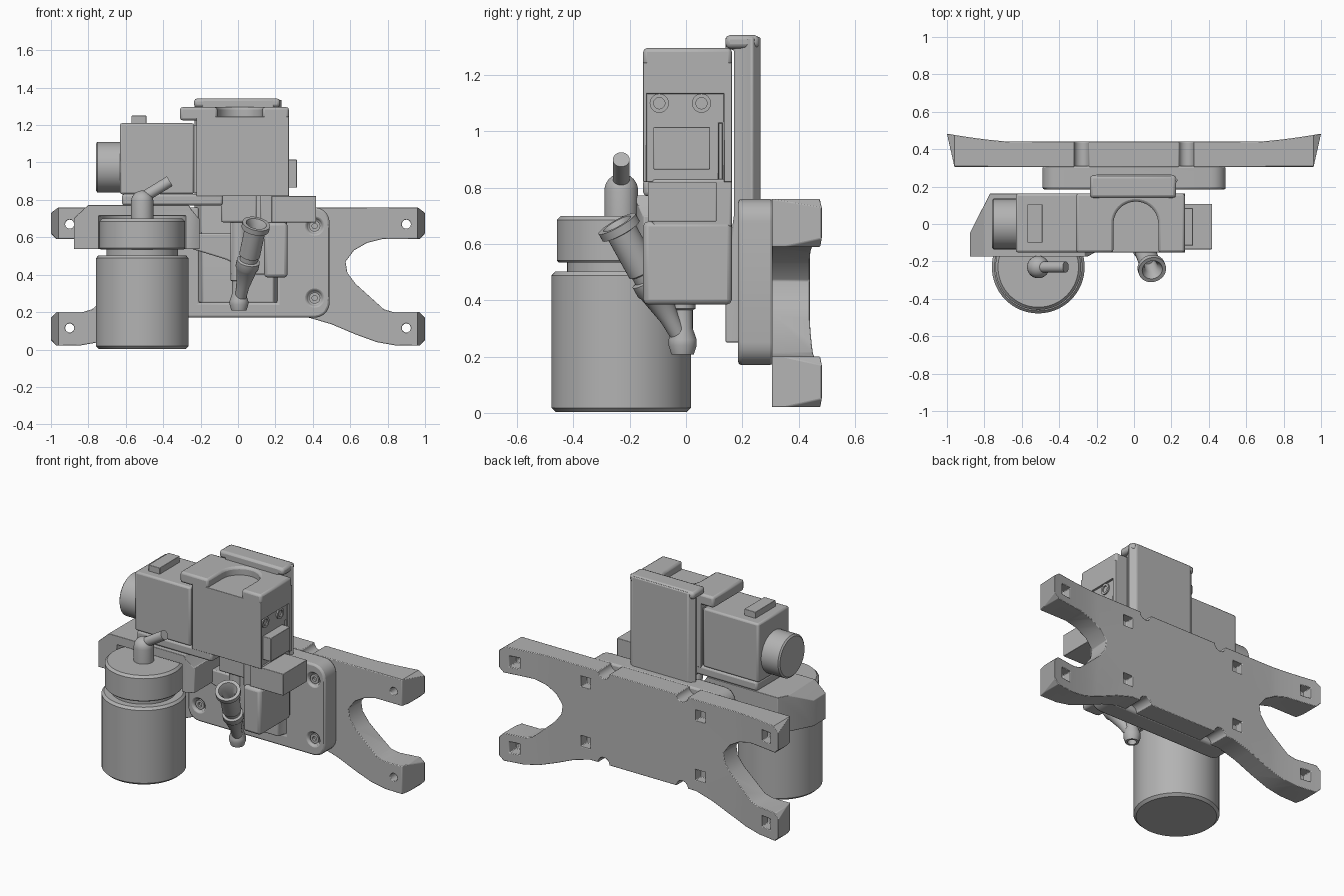
import bpy, bmesh, math
from mathutils import Vector

if "Cube" in bpy.data.objects:
    bpy.data.objects.remove(bpy.data.objects["Cube"], do_unlink=True)

grey = bpy.data.materials.new("mid_grey")
grey.use_nodes = True
grey.diffuse_color = (0.45, 0.45, 0.45, 1)
grey.node_tree.nodes["Principled BSDF"].inputs["Base Color"].default_value = (0.45, 0.45, 0.45, 1)


def activate(ob):
    bpy.ops.object.select_all(action='DESELECT')
    ob.select_set(True)
    bpy.context.view_layer.objects.active = ob


def make(name, bm):
    bmesh.ops.recalc_face_normals(bm, faces=bm.faces)
    me = bpy.data.meshes.new(name)
    bm.to_mesh(me)
    bm.free()
    me.materials.append(grey)
    ob = bpy.data.objects.new(name, me)
    bpy.context.collection.objects.link(ob)
    return ob


def combine(ob, cutters, operation='DIFFERENCE'):
    activate(ob)
    for c in cutters:
        m = ob.modifiers.new("cut", 'BOOLEAN')
        m.operation, m.solver, m.object = operation, 'EXACT', c
        bpy.ops.object.modifier_apply(modifier=m.name)
        bpy.data.objects.remove(c, do_unlink=True)
    return ob


def finish(ob, bevel=0.0):
    activate(ob)
    if bevel:
        m = ob.modifiers.new("bevel", 'BEVEL')
        m.width, m.segments, m.limit_method = bevel, 2, 'ANGLE'
        m.angle_limit = math.radians(40)
    bpy.ops.object.shade_smooth_by_angle(angle=math.radians(35))
    return ob


def prism(name, pts, axis, lo, hi):
    """Extrude a 2D outline along one axis."""
    place = {'x': lambda a, b, t: (t, a, b), 'y': lambda a, b, t: (a, t, b),
             'z': lambda a, b, t: (a, b, t)}[axis]
    bm = bmesh.new()
    low = [bm.verts.new(place(a, b, lo)) for a, b in pts]
    high = [bm.verts.new(place(a, b, hi)) for a, b in pts]
    bm.faces.new(low)
    bm.faces.new(high)
    for i in range(len(pts)):
        j = (i + 1) % len(pts)
        bm.faces.new((low[i], low[j], high[j], high[i]))
    return make(name, bm)


def box(name, x, y, z):
    return prism(name, [(x[0], y[0]), (x[1], y[0]), (x[1], y[1]), (x[0], y[1])], 'z', *z)


def lathe(name, profile, base, direction=(0, 0, 1), segs=40):
    """Revolve (radius, distance) pairs about an axis."""
    q = Vector(direction).to_track_quat('Z', 'Y')
    bm = bmesh.new()
    rings = []
    for r, t in profile:
        angles = [math.tau * i / segs for i in range(segs)]
        rings.append([bm.verts.new(Vector(base) + q @ Vector((r * math.cos(a), r * math.sin(a), t)))
                      for a in angles])
    for a, b in zip(rings, rings[1:]):
        for i in range(segs):
            j = (i + 1) % segs
            bm.faces.new((a[i], a[j], b[j], b[i]))
    bm.faces.new(rings[0])
    bm.faces.new(rings[-1])
    return make(name, bm)


def rod(name, r, base, tip):
    d = Vector(tip) - Vector(base)
    return lathe(name, [(r, 0), (r, d.length)], base, d, 28)


def mirrored(half):
    return half + [(-a, b) for a, b in reversed(half)]


def rounded(x, z, r, n=5):
    corners = [(x[1] - r, z[1] - r), (x[0] + r, z[1] - r), (x[0] + r, z[0] + r), (x[1] - r, z[0] + r)]
    return [(cx + r * math.cos(a), cz + r * math.sin(a)) for k, (cx, cz) in enumerate(corners)
            for a in [math.pi / 2 * (k + i / n) for i in range(n + 1)]]


# Four-armed rear bracket: front outline intersected with its curved plan
arm = [(0.96, 0.76), (1.0, 0.73), (1.0, 0.62), (0.97, 0.59), (0.77, 0.59), (0.69, 0.57),
       (0.62, 0.53), (0.575, 0.47), (0.585, 0.41), (0.63, 0.35), (0.78, 0.215), (0.83, 0.2),
       (0.97, 0.2), (1.0, 0.17), (1.0, 0.05), (0.97, 0.02), (0.84, 0.022), (0.74, 0.04),
       (0.63, 0.08), (0.5, 0.135), (0.38, 0.17)]
bracket = prism("rear_bracket", mirrored(arm), 'y', 0.25, 0.55)
plan = [(0.96, 0.305)] + [(1.0 - 0.35 * i / 8, 0.44 + 0.043 * (1 - i / 8) ** 1.4) for i in range(9)]
combine(bracket, [prism("plan", mirrored(plan), 'z', -0.1, 1)], 'INTERSECT')
cuts = []
for s in (-1, 1):
    for z in (0.67, 0.115):
        cuts.append(rod("hole", 0.024, (s * 0.9, 0.2, z), (s * 0.9, 0.6, z)))
        cuts.append(box("pocket", (s * 0.9 - 0.035, s * 0.9 + 0.035), (0.4, 0.6), (z - 0.035, z + 0.035)))
    for z in (0.66, 0.275):
        cuts.append(box("pocket", (s * 0.41 - 0.035, s * 0.41 + 0.035), (0.38, 0.6), (z - 0.035, z + 0.035)))
    for z in (0.76, 0.17):
        cuts.append(rod("notch", 0.04, (s * 0.28, 0.2, z), (s * 0.28, 0.6, z)))
finish(combine(bracket, cuts), 0.012)

# Mounting plate with recessed bolts
plate = prism("mounting_plate", rounded((-0.49, 0.49), (0.17, 0.76), 0.08), 'y', 0.185, 0.31)
bolts = [(s * 0.41, z) for s in (-1, 1) for z in (0.66, 0.275)]
combine(plate, [rod("recess", 0.04, (x, 0.1, z), (x, 0.215, z)) for x, z in bolts]
        + [box("slot", (-0.21, 0.21), (0.1, 0.25), (0.25, 0.9))])
finish(plate, 0.014)
for x, z in bolts:
    finish(lathe("bolt", [(0.03, 0), (0.03, 0.025), (0.014, 0.025), (0.014, 0.01)],
                 (x, 0.22, z), (0, -1, 0), 24))

# Dovetail rail, sloped at its foot, with a lip on top
dovetail = mirrored([(0.19, 0.14), (0.2, 0.18), (0.235, 0.235), (0.2, 0.265)])
rail = prism("dovetail_rail", dovetail, 'z', 0.25, 1.335)
combine(rail, [prism("trim", [(0.0, 1.29), (0.17, 1.29), (0.17, 0.7), (0.125, 0.38), (0.14, 0.2), (0.0, 0.2)],
                     'x', -0.5, 0.5)])
finish(rail, 0.006)
finish(box("rail_top_lip", (-0.235, 0.225), (0.14, 0.26), (1.295, 1.342)), 0.016)

# Gearbox body with side recess and overhanging cap with an arched cutout
body = box("gearbox_body", (-0.222, 0.272), (-0.152, 0.163), (0.82, 1.245))
combine(body, [box("recess", (0.258, 0.4), (-0.14, 0.135), (0.8, 1.135)),
               box("groove", (0.235, 0.4), (0.115, 0.13), (0.8, 1.03))])
finish(body, 0.008)
cap = box("gearbox_cap", (-0.31, 0.272), (-0.152, 0.163), (1.225, 1.296))
arch = [(0.01 + 0.12 * math.cos(math.pi * i / 20), 0.12 * math.sin(math.pi * i / 20)) for i in range(21)]
combine(cap, [prism("arch", [(0.13, -0.3)] + arch + [(-0.11, -0.3)], 'z', 1.2, 1.4)])
finish(cap, 0.014)
for y in (-0.095, 0.055):
    finish(lathe("side_screw", [(0.034, 0), (0.034, 0.012), (0.02, 0.012), (0.02, 0.004)],
                 (0.255, y, 1.1), (1, 0, 0), 24))
finish(box("side_switch", (0.25, 0.315), (-0.115, 0.085), (0.865, 1.015)), 0.003)
finish(box("side_connector", (0.18, 0.418), (-0.135, 0.108), (0.68, 0.82)), 0.003)
finish(box("lower_body", (0.14, 0.265), (-0.152, 0.163), (0.385, 0.68)), 0.018)
finish(box("upper_lower_body", (0.12, 0.262), (-0.12, 0.163), (0.66, 0.83)), 0.008)

# Motor, end cylinder and terminal block
finish(box("motor_housing", (-0.632, -0.234), (-0.152, 0.163), (0.83, 1.21)), 0.012)
finish(box("motor_joint", (-0.24, -0.215), (-0.14, 0.15), (0.84, 1.2)))
finish(lathe("motor_end", [(0.125, 0), (0.135, 0.008), (0.135, 0.14)], (-0.76, 0, 0.975), (1, 0, 0)))
finish(box("motor_terminal", (-0.57, -0.49), (-0.1, 0.105), (1.2, 1.25)), 0.003)
finish(box("motor_base", (-0.62, -0.08), (-0.152, 0.163), (0.77, 0.832)), 0.014)

# Forked bottle holder
holder = prism("bottle_holder", [(-0.878, -0.175), (-0.878, -0.05), (-0.77, 0.163), (-0.205, 0.163),
                                 (-0.205, -0.15), (-0.25, -0.175)], 'z', 0.537, 0.772)
bx, by = -0.512, -0.23
combine(holder, [rod("bore", 0.24, (bx, by, 0.4), (bx, by, 0.715)),
                 prism("chamfer", [(-0.95, 0.68), (-0.88, 0.7), (-0.82, 0.755), (-0.77, 0.8), (-0.95, 0.8)],
                       'y', -0.5, 0.5),
                 prism("drop", [(-0.28, 0.8), (-0.25, 0.75), (-0.21, 0.7), (-0.1, 0.68), (-0.1, 0.8)],
                       'y', -0.5, 0.5)])
finish(holder, 0.01)

# Bottle with neck, lid and outlet tube
finish(lathe("bottle", [(0.232, 0.003), (0.248, 0.018), (0.248, 0.488), (0.234, 0.503), (0.192, 0.503),
                        (0.192, 0.535), (0.222, 0.535), (0.229, 0.542), (0.229, 0.685), (0.215, 0.7)],
             (bx, by, 0), segs=64))
dome = [(0.06 * math.cos(a), 0.79 + 0.06 * math.sin(a)) for a in [i * 0.25 for i in range(7)]]
finish(lathe("outlet_dome", [(0.06, 0.69)] + dome, (bx, by, 0)))
finish(rod("outlet_tube", 0.03, (bx, by, 0.81), (-0.365, by, 0.9)))

# Vertical valve stem and nozzle
finish(lathe("nozzle", [(0.026, 0.24), (0.026, 0.208), (0.04, 0.208), (0.05, 0.24), (0.05, 0.26), (0.036, 0.3),
                        (0.036, 0.365), (0.046, 0.37), (0.046, 0.7)], (0.005, -0.012, 0)))
finish(box("valve_head", (-0.09, 0.1), (-0.07, 0.163), (0.68, 0.84)), 0.01)
finish(box("valve_block", (-0.04, 0.15), (-0.04, 0.163), (0.4, 0.7)), 0.01)
finish(prism("support_arm", [(-0.27, 0.62), (-0.05, 0.62), (0.15, 0.6), (0.15, 0.4), (0.05, 0.42),
                             (-0.06, 0.48), (-0.27, 0.545)], 'y', 0.03, 0.163), 0.008)

# Tilted inlet funnel, hollow at its mouth
foot, mouth = Vector((0.015, -0.03, 0.285)), Vector((0.098, -0.245, 0.672))
length = (mouth - foot).length
finish(lathe("inlet_funnel", [(0.03, -0.02), (0.034, 0.06), (0.056, 0.17), (0.062, 0.18), (0.062, 0.22),
                              (0.048, 0.225), (0.048, 0.25), (0.056, 0.255), (0.056, length - 0.035),
                              (0.075, length - 0.03), (0.075, length), (0.055, length),
                              (0.035, length - 0.04), (0.03, length - 0.12)], foot, mouth - foot))
